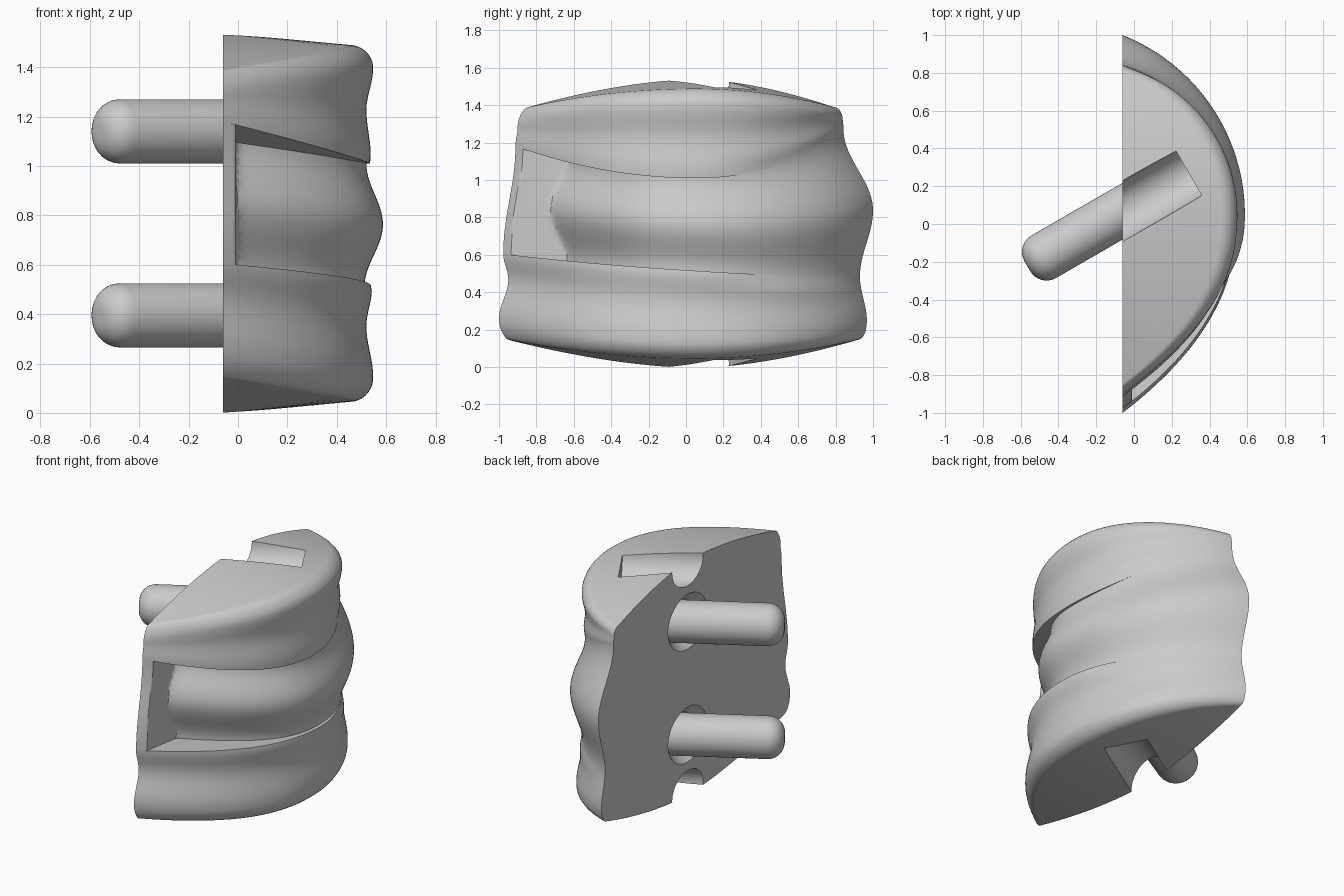
import bpy, bmesh
from math import sin, cos, pi, radians, sqrt
from mathutils import Vector, Matrix

if "Cube" in bpy.data.objects:
    bpy.data.objects.remove(bpy.data.objects["Cube"])

BACK, CEN, MID = -0.06, 0.05, 0.767     # flat back plane, crown y, mid height
P = 2.25                                # roundness of the -y half of the cross-section


def key(points, v):
    """Smooth interpolation through (position, value) pairs."""
    if v <= points[0][0]:
        return points[0][1]
    for (a, p), (b, q) in zip(points, points[1:]):
        if v <= b:
            f = (1 - cos(pi * (v - a) / (b - a))) / 2
            return p + (q - p) * f
    return points[-1][1]


# Per section: extent at the +y end, -y end and crown, over 0..1 of its height
LOW = dict(yp=[(0, .955), (.3, .967), (1, .93)],
           ym=[(0, -.985), (.25, -1.0), (.7, -.95), (1, -.977)],
           xm=[(0, .54), (.22, .547), (.65, .52), (.97, .542), (1, .538)])
CORE = dict(yp=[(0, .93), (.45, 1.0), (1, .842)],
            ym=[(0, -.977), (1, -.912)],
            xm=[(0, .513), (.5, .587), (1, .52)])
TOP = dict(yp=[(0, .842), (1, .832)],
           ym=[(0, -.912), (.5, -.9), (1, -.885)],
           xm=[(0, .535), (.08, .537), (.45, .52), (.8, .547), (1, .54)])
BULGE_YM = [(0, -.66), (.5, -.75), (1, -.66)]


def surface(sec, v, t, inset):
    """Point (x, y) on the grip surface; t runs -1..1 across the width."""
    yp, ym = key(sec['yp'], v) - inset * .5, key(sec['ym'], v) + inset * .5
    xm = key(sec['xm'], v) - inset
    y = CEN + t * (yp - CEN if t > 0 else CEN - ym)
    if t > 0:
        if sec is not CORE:     # the steps fade out towards +y
            target = .513 if sec is LOW else .52
            edge = v if sec is LOW else 1 - v
            fade = key([(0, 0), (.6, 1)], t) * key([(.7, 0), (1, 1)], edge)
            xm += (target - xm) * fade
        sag, h = xm - BACK, yp - CEN
        r = (h * h + sag * sag) / (2 * sag)         # circular arc
        return xm - r + sqrt(r * r - (y - CEN) ** 2), y
    x = BACK + (xm - BACK) * (1 - abs(t) ** P)
    if sec is CORE and t < 0:   # finger bulge running into a flat recess
        tb = (CEN - y) / (CEN - key(BULGE_YM, v))
        bulge = BACK + (xm - BACK) * (1 - tb ** P)
        flat = min(-.01, x)
        soft = .015 * min(1, (1 + t) * 8, -t * 4)
        x = (bulge + flat + sqrt((bulge - flat) ** 2 + soft ** 2)) / 2
    return x, y


def column(t):
    pts = []
    rim0, rim1 = .045 + .1 * t * t, 1.49 - .1 * t * t
    step0 = .515 - .06 * t + .03 * t * t
    step1 = 1.01 + .17 * t * t + .09 * max(t, 0) ** 3
    r, n = .085 - .035 * max(t, 0) ** 2, 8
    arc = [(r * (1 - cos(i * pi / 2 / n)), .085 * (1 - sin(i * pi / 2 / n))) for i in range(n + 1)]
    low = [(rim0 + d, ins) for d, ins in arc]
    z = low[-1][0]
    low += [(z + (step0 - z) * i / 18, 0) for i in range(1, 19)]
    top = [(rim1 - d, ins) for d, ins in arc]
    z = top[-1][0]
    top += [(z + (step1 - z) * i / 18, 0) for i in range(1, 19)]
    core = [(step0 + (step1 - step0) * i / 28, 0) for i in range(29)]
    for sec, rows, a, b in ((LOW, low, rim0, step0), (CORE, core, step0, step1),
                            (TOP, top[::-1], step1, rim1)):
        for z, ins in rows:
            x, y = surface(sec, (z - a) / (b - a), t, ins)
            pts.append((x, y, z))
    # gently crowned end caps reaching the flat back
    crown = 1.538 - .148 * abs(t) ** 1.7
    first = (BACK, pts[0][1], 2 * MID - crown)
    last = (BACK, pts[-1][1], crown)
    return [first] + pts + [last]


# Grip body
bm = bmesh.new()
N = 120
cols = [[bm.verts.new(p) for p in column(sin(pi / 2 * (2 * i / N - 1)))] for i in range(N + 1)]
for a, b in zip(cols, cols[1:]):
    for i in range(len(a) - 1):
        bm.faces.new((a[i], b[i], b[i + 1], a[i + 1]))
bmesh.ops.remove_doubles(bm, verts=bm.verts, dist=.0002)
bmesh.ops.dissolve_degenerate(bm, edges=bm.edges, dist=.0001)
rim = [e for e in bm.edges if e.is_boundary]
bmesh.ops.holes_fill(bm, edges=rim, sides=0)
bmesh.ops.recalc_face_normals(bm, faces=bm.faces)
mesh = bpy.data.meshes.new("grip_body")
bm.to_mesh(mesh)
bm.free()
body = bpy.data.objects.new("grip_body", mesh)
bpy.context.collection.objects.link(body)

AXIS = Vector((-cos(radians(30)), -sin(radians(30)), 0))
START = Vector((.29, .27, 0))


def rod(name, z, radius, length):
    """Cylinder running from inside the body out through the back."""
    centre = START + AXIS * (length / 2) + Vector((0, 0, z))
    bpy.ops.mesh.primitive_cylinder_add(vertices=48, radius=radius, depth=length)
    ob = bpy.context.object
    ob.name = name
    ob.matrix_world = Matrix.Translation(centre) @ AXIS.to_track_quat('Z', 'Y').to_matrix().to_4x4()
    return ob


def flare(z):
    """Countersink cone at the mouth of a hole in the back."""
    bpy.ops.mesh.primitive_cone_add(vertices=48, radius1=.19, radius2=.125, depth=.07)
    ob = bpy.context.object
    ob.matrix_world = (Matrix.Translation((BACK + .025, .07, z))
                       @ Matrix.Diagonal((1, 1.12, 1, 1)) @ Matrix.Rotation(pi / 2, 4, 'Y'))
    return ob


def cut(cutter):
    cutter.hide_render = True
    mod = body.modifiers.new("cut", 'BOOLEAN')
    mod.operation, mod.object, mod.solver = 'DIFFERENCE', cutter, 'EXACT'
    bpy.context.view_layer.update()
    bpy.context.view_layer.objects.active = body
    bpy.ops.object.modifier_apply(modifier=mod.name)
    bpy.data.objects.remove(cutter)


def smooth(ob):
    bpy.ops.object.select_all(action='DESELECT')
    ob.select_set(True)
    bpy.context.view_layer.objects.active = ob
    bpy.ops.object.shade_smooth_by_angle(angle=radians(30))


# Half-round channels across both end caps, flared pin mouths
PINS = (("upper_pin", 1.14), ("lower_pin", .395))
for z in (MID + .75, MID - .75):
    cut(rod("channel_cutter", z, .14, 1.2))
for _, z in PINS:
    cut(flare(z))
smooth(body)

# Two round-ended pins
for name, z in PINS:
    pin = rod(name, z, .13, .987)
    bm = bmesh.new()
    bm.from_mesh(pin.data)
    tip = [e for e in bm.edges if all(v.co.z > 0 for v in e.verts)]
    bmesh.ops.bevel(bm, geom=tip, offset=.1, segments=8, profile=.5, affect='EDGES')
    bm.to_mesh(pin.data)
    bm.free()
    smooth(pin)
